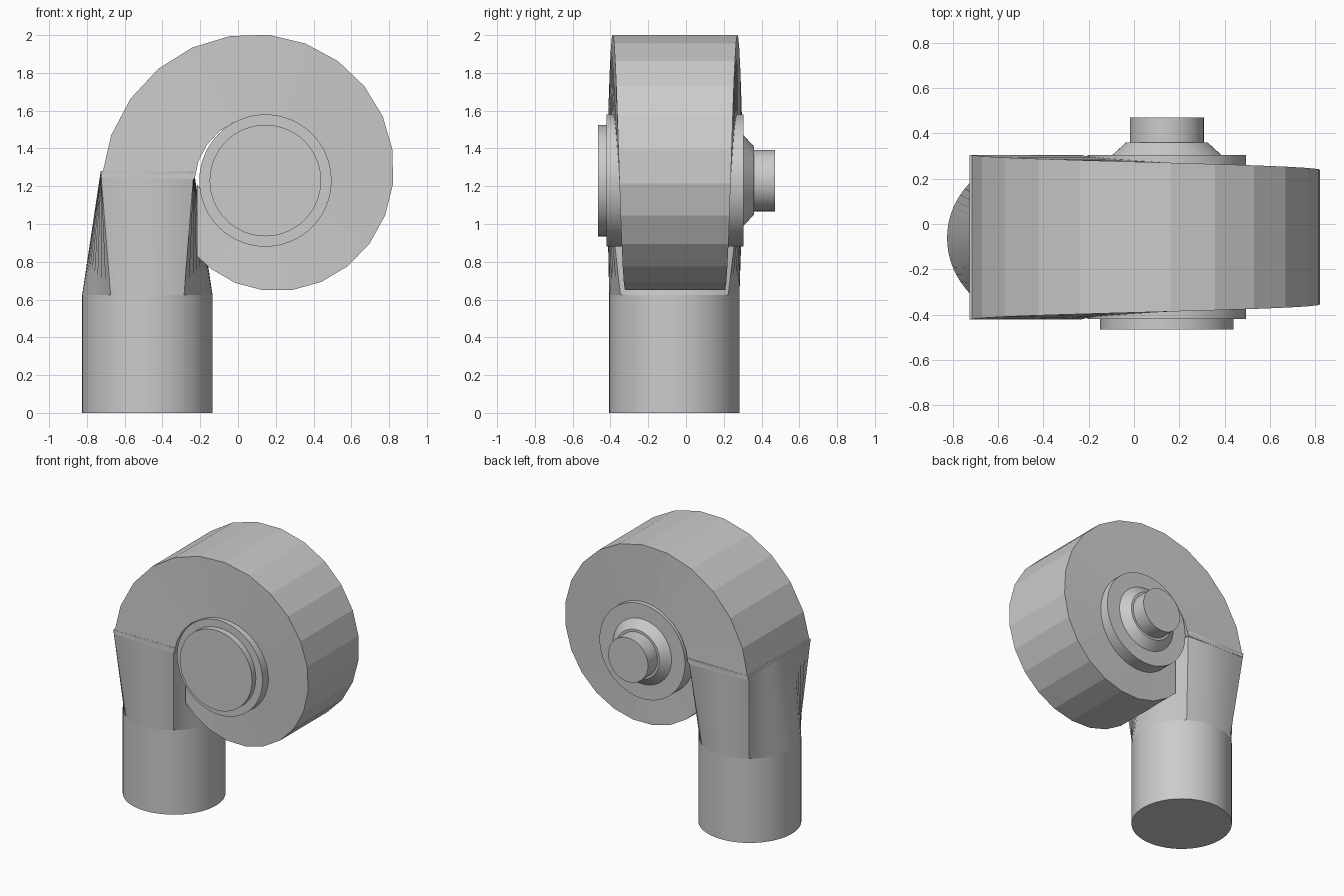
import bpy, bmesh, math
from math import sin, cos, radians, pi

if "Cube" in bpy.data.objects:
    bpy.data.objects.remove(bpy.data.objects["Cube"])

CX, CZ = 0.145, 1.23      # scroll axis (runs along y)
CY = -0.058               # mid plane of casing
PX, PR = -0.48, 0.345     # inlet pipe centre and radius


def loft(name, rings, smooth_angle=None):
    """Skin a list of closed rings and cap both ends."""
    bm = bmesh.new()
    vs = [[bm.verts.new(p) for p in ring] for ring in rings]
    n = len(vs[0])
    for a, b in zip(vs, vs[1:]):
        for i in range(n):
            j = (i + 1) % n
            bm.faces.new((a[i], a[j], b[j], b[i]))
    bm.faces.new(vs[0][::-1])
    bm.faces.new(vs[-1])
    bmesh.ops.recalc_face_normals(bm, faces=bm.faces)
    me = bpy.data.meshes.new(name)
    bm.to_mesh(me)
    bm.free()
    ob = bpy.data.objects.new(name, me)
    bpy.context.collection.objects.link(ob)
    if smooth_angle:
        bpy.ops.object.select_all(action='DESELECT')
        ob.select_set(True)
        bpy.context.view_layer.objects.active = ob
        bpy.ops.object.shade_smooth_by_angle(angle=radians(smooth_angle))
    return ob


def section(outer, inner, w):
    """Rectangular casing section between two (x, z) points, half width w."""
    (ox, oz), (ix, iz) = outer, inner
    return [(ox, CY - w, oz), (ox, CY + w, oz), (ix, CY + w, iz), (ix, CY - w, iz)]


def polar(r, a):
    return (CX + r * cos(a), CZ + r * sin(a))


# Scroll casing: spiral that shrinks in radius and width, 15 degree facets
rings = []
for i in range(21):
    d = 15 * i
    a = radians(178.7 - d)
    rings.append(section(polar(0.867 - 0.00106 * d, a),
                         polar(max(0.34, 0.375 - 0.0004 * d), a),
                         0.3625 - 0.00038 * d))
rings.append(section((-0.217, 0.83), (-0.217, 1.21), 0.244))   # tongue end
loft("scroll_casing", rings)

# Hub with front cover and rear shaft collar, turned about the y axis
profile = [(0.295, -0.465), (0.295, -0.42), (0.35, -0.42), (0.35, 0.305),
           (0.24, 0.305), (0.18, 0.36), (0.163, 0.36), (0.163, 0.47)]
N = 64
loft("hub", [[(CX + r * cos(2 * pi * k / N), y, CZ + r * sin(2 * pi * k / N))
              for k in range(N)] for r, y in profile], 30)

# Inlet pipe
angles = [2 * pi * k / N for k in range(N)]
HX, HY = 0.247, 0.3625
corner = math.atan2(HY, HX)
angles = sorted(angles + [corner, pi - corner, pi + corner, 2 * pi - corner])


def circle(z):
    return [(PX + PR * cos(a), CY + PR * sin(a) - 0.004, z) for a in angles]


loft("inlet_pipe", [circle(0), circle(0.625)], 30)


# Transition from round pipe to the rectangular casing mouth
def to_rect(a):
    c, s = cos(a), sin(a)
    t = min(HX / max(abs(c), 1e-6), HY / max(abs(s), 1e-6))
    return (PX + t * c, CY + t * s, 1.28)


loft("pipe_transition", [circle(0.625), [to_rect(a) for a in angles]], 30)
